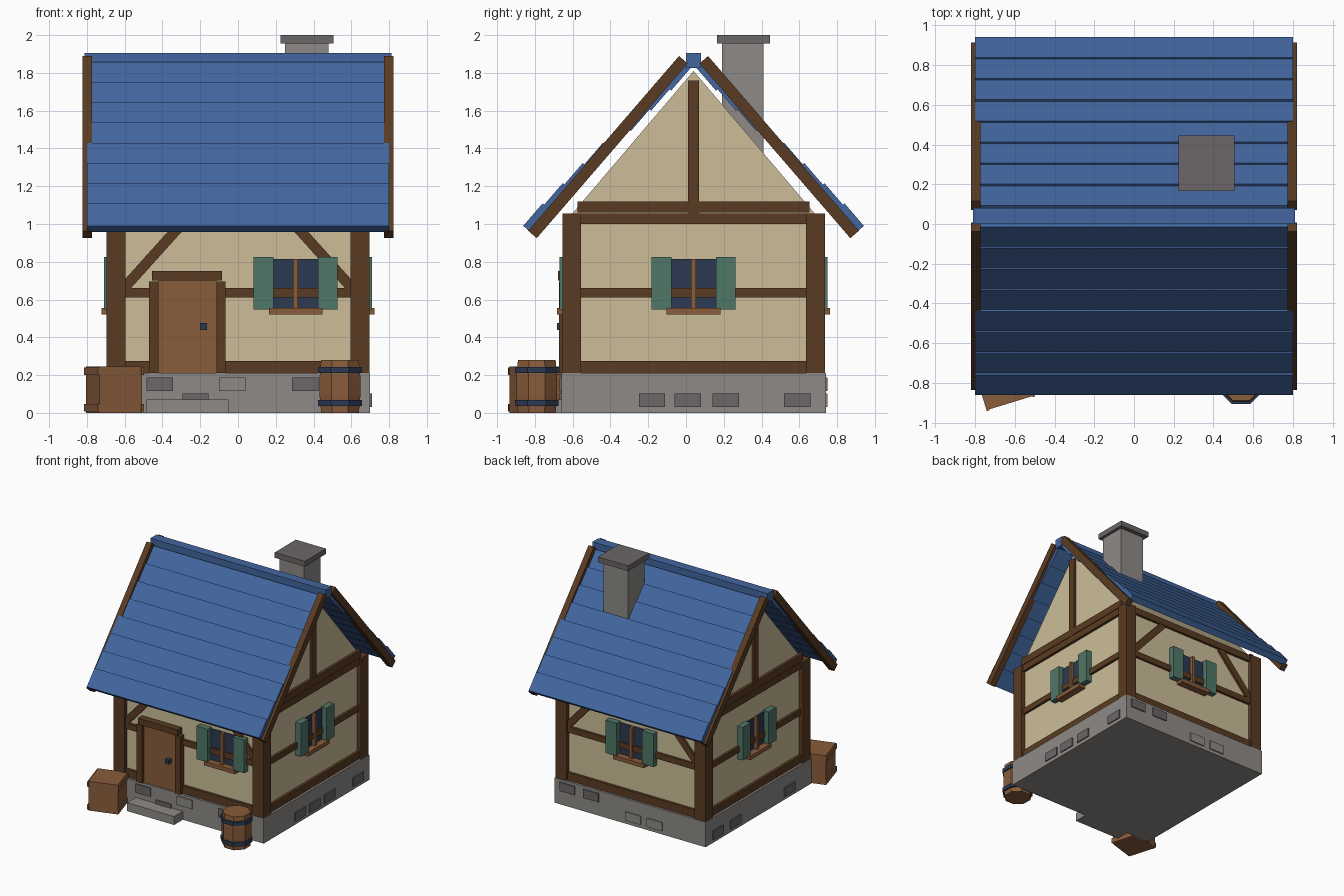
import bpy, bmesh, math
from mathutils import Matrix, Vector

if "Cube" in bpy.data.objects:
    bpy.data.objects.remove(bpy.data.objects["Cube"])


def material(name, hexcode):
    lin = []
    for i in (0, 2, 4):
        c = int(hexcode[i:i + 2], 16) / 255
        lin.append(c / 12.92 if c <= 0.04045 else ((c + 0.055) / 1.055) ** 2.4)
    m = bpy.data.materials.new(name)
    m.diffuse_color = (*lin, 1)
    m.use_nodes = True
    m.node_tree.nodes["Principled BSDF"].inputs["Base Color"].default_value = m.diffuse_color
    return m


ROOF = material("roof_blue", "42669f")
PLASTER = material("plaster_cream", "cdbe99")
TIMBER = material("dark_timber", "5a3b22")
WOOD = material("light_wood", "895c3b")
SHUTTER = material("shutter_green", "507767")
GLASS = material("dark_blue", "2c3a52")
STONE = material("stone_grey", "8e8a86")
DARKSTONE = material("dark_stone", "6c6667")

CY = 0.04  # house centre in y


def finish(name, bm, mat):
    bmesh.ops.recalc_face_normals(bm, faces=bm.faces)
    me = bpy.data.meshes.new(name)
    bm.to_mesh(me)
    bm.free()
    me.materials.append(mat)
    ob = bpy.data.objects.new(name, me)
    bpy.context.collection.objects.link(ob)
    return ob


def block(name, centre, size, mat, frame=Matrix(), rot=Matrix()):
    bm = bmesh.new()
    m = frame @ Matrix.Translation(centre) @ rot @ Matrix.Diagonal((*size, 1))
    bmesh.ops.create_cube(bm, size=1, matrix=m)
    return finish(name, bm, mat)


def box(name, x0, x1, y0, y1, z0, z1, mat, frame=Matrix()):
    return block(name, ((x0 + x1) / 2, (y0 + y1) / 2, (z0 + z1) / 2),
                 (x1 - x0, y1 - y0, z1 - z0), mat, frame)


def side(k):
    """Frame of wall k: 0 front, 1 right, 2 back, 3 left. Outward is local -y."""
    return Matrix.Translation((0, CY, 0)) @ Matrix.Rotation(k * math.pi / 2, 4, 'Z')


def panel(name, k, u0, u1, d0, d1, z0, z1, mat):
    return box(name, u0, u1, -d1, -d0, z0, z1, mat, side(k))


# Body
box("foundation", -0.7, 0.7, -0.7, 0.7, 0, 0.21, STONE, side(0))
box("plaster_walls", -0.66, 0.66, -0.66, 0.66, 0.2, 1.05, PLASTER, side(0))
bm = bmesh.new()
tri = [bm.verts.new((-0.66, CY + y, z)) for y, z in ((-0.655, 1.04), (0.655, 1.04), (0, 1.81))]
face = bm.faces.new(tri)
ext = bmesh.ops.extrude_face_region(bm, geom=[face])
bmesh.ops.translate(bm, vec=(1.32, 0, 0),
                    verts=[v for v in ext["geom"] if isinstance(v, bmesh.types.BMVert)])
finish("gable", bm, PLASTER)


def window(k, c):
    panel("window_glass", k, c - 0.125, c + 0.125, 0.65, 0.668, 0.555, 0.815, GLASS)
    panel("window_mullion", k, c - 0.013, c + 0.013, 0.66, 0.695, 0.55, 0.815, WOOD)
    panel("window_sill", k, c - 0.142, c + 0.142, 0.65, 0.722, 0.522, 0.555, WOOD)
    for s in (-1, 1):
        a, b = sorted((c + s * 0.118, c + s * 0.222))
        panel("shutter", k, a, b, 0.66, 0.71, 0.548, 0.825, SHUTTER)


# Timber frame, windows and stones on each wall
stones = {0: [(-0.415, 0.115, 1), (-0.225, 0.03, 1), (-0.03, 0.115, 0), (0.355, 0.115, 1)],
          1: [(-0.22, 0.03, 1), (-0.03, 0.03, 1), (0.17, 0.03, 1), (0.55, 0.03, 1)],
          2: [(-0.58, 0.115, 1), (-0.36, 0.115, 1), (0.03, 0.03, 0), (0.23, 0.03, 0)],
          3: [(-0.54, 0.03, 1), (-0.31, 0.03, 1), (0.41, 0.03, 1)]}
for k in range(4):
    panel("corner_post", k, -0.695, -0.595, 0.595, 0.695, 0.21, 1.055, TIMBER)
    panel("sill_beam", k, -0.6, 0.6, 0.65, 0.682, 0.21, 0.275, TIMBER)
    panel("top_beam", k, -0.6, 0.6, 0.65, 0.682, 1.0, 1.055, TIMBER)
    spans = [(-0.6, -0.45), (-0.08, 0.6)] if k == 0 else [(-0.6, 0.6)]
    for a, b in spans:
        panel("middle_beam", k, a, b, 0.65, 0.68, 0.61, 0.66, TIMBER)
    window(k, 0.305 if k == 0 else 0)
    for u, z, dark in stones[k]:
        panel("foundation_stone", k, u - 0.07, u + 0.07, 0.69, 0.709, z, z + 0.073,
              DARKSTONE if dark else STONE)
    if k % 2 == 0:
        for s in (-1, 1):
            block("diagonal_brace", (s * 0.46, -0.668, 0.82), (0.5, 0.022, 0.055), TIMBER,
                  side(k), Matrix.Rotation(s * math.radians(48), 4, 'Y'))
    else:
        panel("gable_beam", k, -0.615, 0.615, 0.65, 0.682, 1.06, 1.12, TIMBER)
        panel("king_post", k, -0.03, 0.03, 0.65, 0.68, 1.05, 1.76, TIMBER)

# Door and step
box("door", -0.42, -0.115, -0.64, -0.60, 0.21, 0.70, WOOD)
box("door_panel", -0.42, -0.115, -0.645, -0.62, 0.21, 0.70, WOOD)
for x in (-0.47, -0.115):
    box("door_jamb", x, x + 0.05, -0.672, -0.6, 0.21, 0.695, TIMBER)
box("door_lintel", -0.455, -0.085, -0.678, -0.6, 0.70, 0.75, TIMBER)
box("door_handle", -0.2, -0.165, -0.682, -0.62, 0.44, 0.475, GLASS)
box("door_step", -0.485, -0.05, -0.775, -0.65, 0, 0.07, STONE)

# Roof: plank rows tilted a little steeper than their spacing, and barge boards
ang = math.radians(49.2)
along = Vector((0, math.cos(ang), math.sin(ang)))
out = Vector((0, -math.sin(ang), math.cos(ang)))
tilt = Matrix.Rotation(ang, 4, 'X')
for k in (0, 2):
    for i in range(8):
        p = Vector((0, -0.902 + 0.1065 * i, 0.99 + 0.107 * i))
        block("roof_row", p + along * 0.0785 - out * 0.025, (1.6, 0.157, 0.05),
              ROOF, side(k), tilt)
    for s in (-1, 1):
        p = Vector((s * 0.797, -0.83, 0.925))
        block("barge_board", p + along * 0.611 + out * 0.03, (0.05, 1.222, 0.06),
              TIMBER, side(k), tilt)
box("ridge_cap", -0.812, 0.812, 0.0, 0.08, 1.825, 1.905, ROOF)

# Chimney
box("chimney", 0.25, 0.48, 0.19, 0.41, 1.36, 1.96, STONE)
box("chimney_cap", 0.225, 0.505, 0.165, 0.445, 1.955, 2.0, DARKSTONE)


# Barrel
def drum(name, rings, mat, n=8):
    bm = bmesh.new()
    loops = [[bm.verts.new((0.54 + r * math.cos(math.tau * (j + 0.5) / n),
                            -0.79 + r * math.sin(math.tau * (j + 0.5) / n), z))
              for j in range(n)] for r, z in rings]
    for a, b in zip(loops, loops[1:]):
        for j in range(n):
            bm.faces.new((a[j], a[(j + 1) % n], b[(j + 1) % n], b[j]))
    bm.faces.new(loops[0])
    bm.faces.new(loops[-1])
    return finish(name, bm, mat)


drum("barrel", [(0.108, 0), (0.117, 0.09), (0.117, 0.19), (0.108, 0.28)], WOOD)
for z in (0.037, 0.21):
    drum("barrel_band", [(0.125, z), (0.125, z + 0.032)], GLASS)

# Crate
turn = Matrix.Translation((-0.657, -0.784, 0)) @ Matrix.Rotation(math.radians(17), 4, 'Z')
box("crate", -0.118, 0.118, -0.122, 0.122, 0, 0.245, WOOD, turn)
for s in (-1, 1):
    for z in (0.008, 0.2):
        box("crate_slat", s * 0.12 - 0.007, s * 0.12 + 0.007, -0.127, 0.127, z, z + 0.04,
            WOOD, turn)
